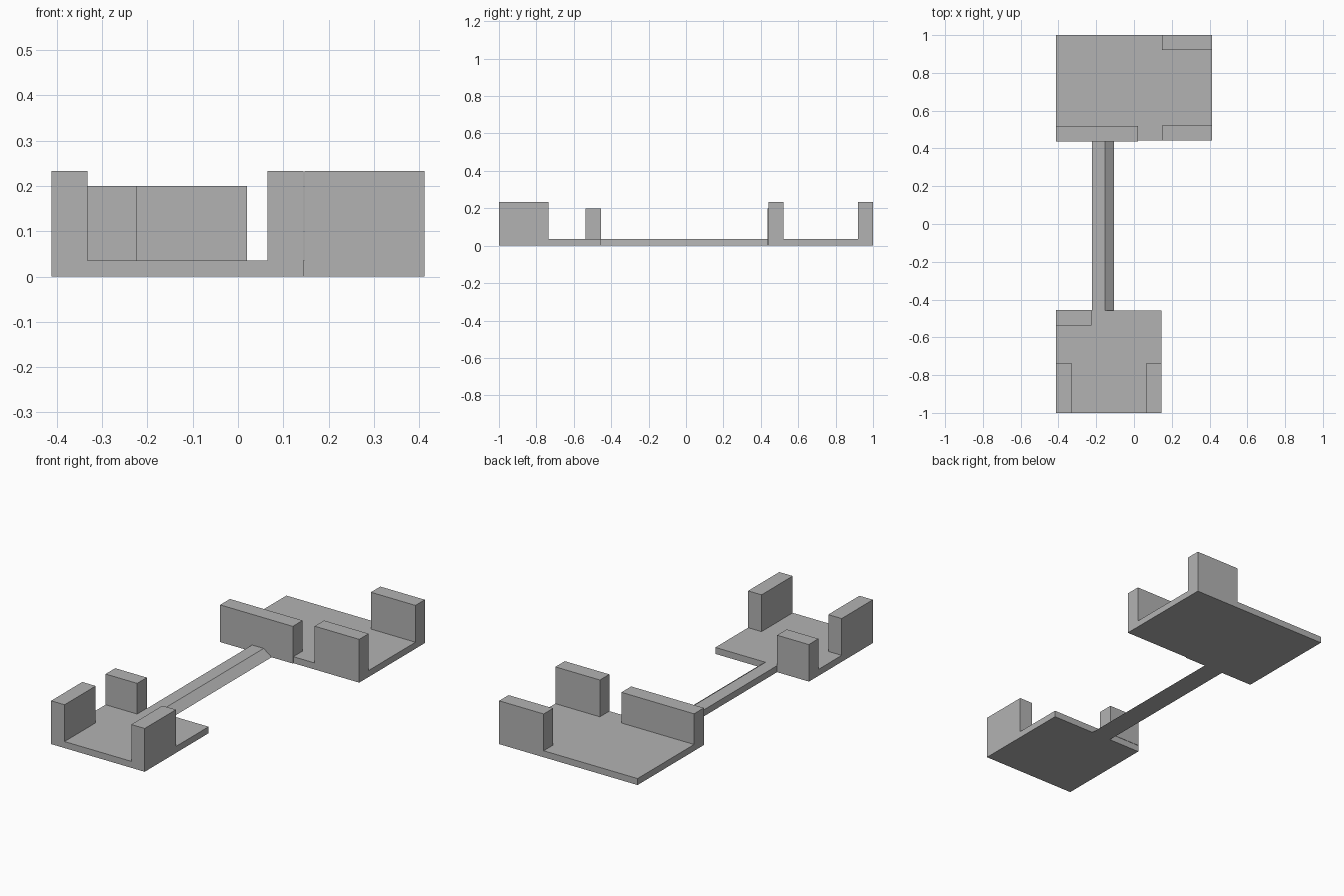
import bpy, bmesh

cube = bpy.data.objects.get("Cube")
if cube:
    bpy.data.objects.remove(cube, do_unlink=True)

grey = bpy.data.materials.new("plain_grey")
grey.use_nodes = True
colour = (0.45, 0.45, 0.45, 1)
grey.diffuse_color = colour
grey.node_tree.nodes["Principled BSDF"].inputs["Base Color"].default_value = colour

PLATE, LOW, HIGH = 0.035, 0.2, 0.233


def prism(name, profile, y0, y1):
    """Extrude an x-z profile along y."""
    bm = bmesh.new()
    face = bm.faces.new([bm.verts.new((x, y0, z)) for x, z in profile])
    new = bmesh.ops.extrude_face_region(bm, geom=[face])["geom"]
    verts = [v for v in new if isinstance(v, bmesh.types.BMVert)]
    bmesh.ops.translate(bm, verts=verts, vec=(0, y1 - y0, 0))
    bmesh.ops.recalc_face_normals(bm, faces=bm.faces)
    mesh = bpy.data.meshes.new(name)
    bm.to_mesh(mesh)
    bm.free()
    mesh.materials.append(grey)
    obj = bpy.data.objects.new(name, mesh)
    bpy.context.collection.objects.link(obj)
    return obj


def box(name, x0, x1, y0, y1, top, bottom=0):
    return prism(name, [(x0, bottom), (x1, bottom), (x1, top), (x0, top)], y0, y1)


# Front tray with its side walls and rear post
box("front_plate", -0.412, 0.145, -1, -0.457, PLATE)
box("front_right_wall", -0.412, -0.332, -1, -0.735, HIGH, PLATE)
box("front_left_wall", 0.065, 0.145, -1, -0.735, HIGH, PLATE)
box("front_rear_post", -0.412, -0.224, -0.537, -0.455, LOW, PLATE)

# Back tray with its three walls
box("back_plate", -0.412, 0.412, 0.442, 1, PLATE)
box("back_long_wall", -0.412, 0.02, 0.437, 0.52, LOW, 0)
box("back_inner_wall", 0.147, 0.412, 0.442, 0.522, HIGH, PLATE)
box("back_outer_wall", 0.147, 0.412, 0.92, 1, HIGH, PLATE)

# Connecting beam, bevelled along its left side
prism("connecting_beam",
      [(-0.222, 0), (-0.106, 0), (-0.153, PLATE), (-0.222, PLATE)], -0.457, 0.442)
